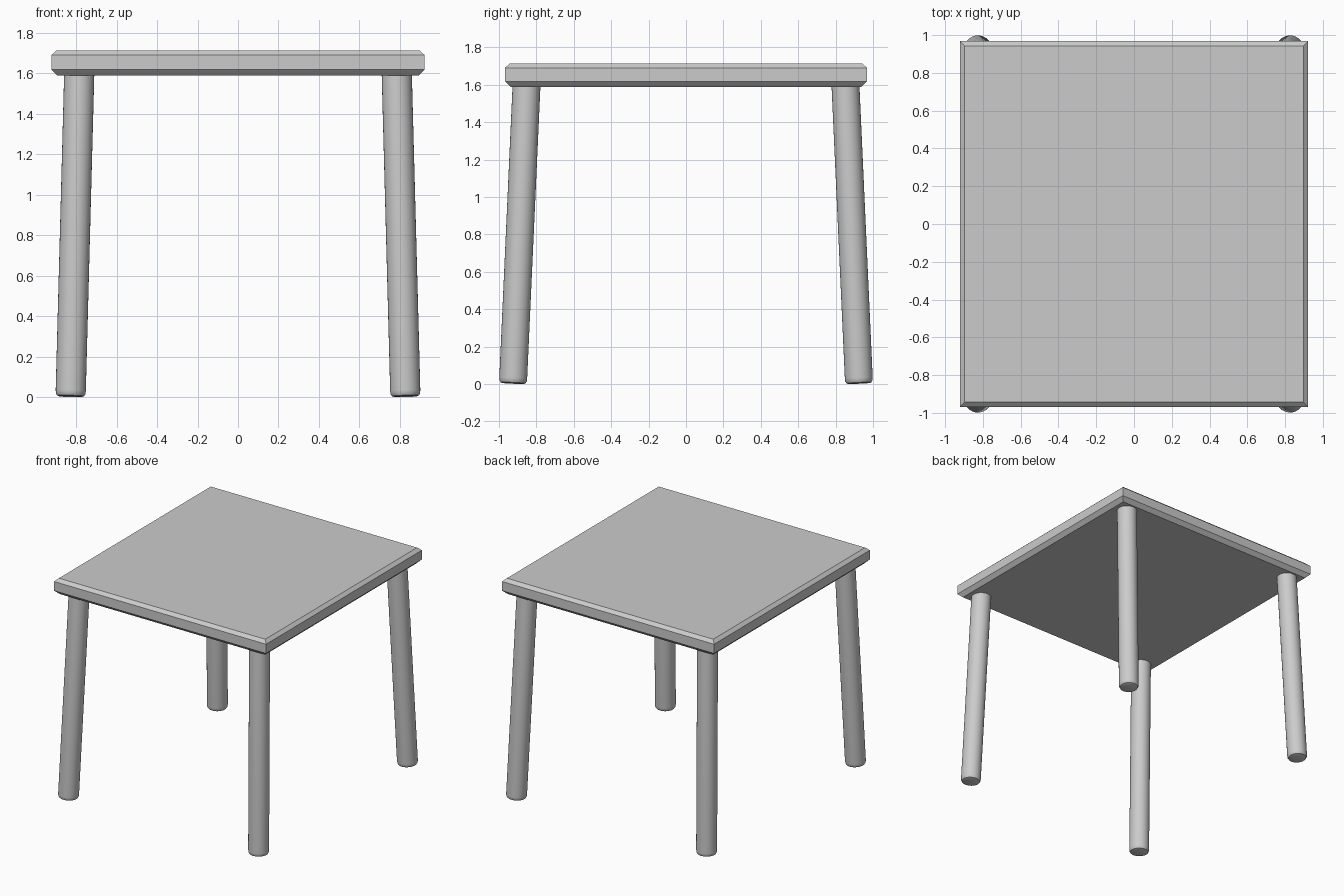
import bpy, bmesh
from math import cos, sin, pi
from mathutils import Vector

if "Cube" in bpy.data.objects:
    bpy.data.objects.remove(bpy.data.objects["Cube"])


def make_object(name, bm):
    bmesh.ops.recalc_face_normals(bm, faces=bm.faces[:])
    mesh = bpy.data.meshes.new(name)
    bm.to_mesh(mesh)
    bm.free()
    obj = bpy.data.objects.new(name, mesh)
    bpy.context.collection.objects.link(obj)
    return obj


def loft(rings):
    """Skin a stack of closed rings and cap both ends."""
    bm = bmesh.new()
    loops = [[bm.verts.new(p) for p in ring] for ring in rings]
    n = len(loops[0])
    for a, b in zip(loops, loops[1:]):
        for i in range(n):
            j = (i + 1) % n
            bm.faces.new((a[i], a[j], b[j], b[i]))
    bm.faces.new(loops[0][::-1])
    bm.faces.new(loops[-1])
    return bm


# Table top: slab with chamfered upper and lower edges
HX, HY = 0.922, 0.968
slab = [(0.03, 1.588), (0.0, 1.618), (0.0, 1.69), (0.025, 1.713)]
make_object("table_top", loft([
    [(sx * (HX - inset), sy * (HY - inset), z)
     for sx, sy in ((-1, -1), (1, -1), (1, 1), (-1, 1))]
    for inset, z in slab]))

# Legs: splayed round posts with softened feet, mirrored to four corners
foot = Vector((0.827, 0.925, 0.003))
head = Vector((0.784, 0.852, 1.61))
axis = head - foot
tilt = Vector((0, 0, 1)).rotation_difference(axis)
SIDES = 32
profile = [(0.058, 0.0), (0.067, 0.004), (0.073, 0.014), (0.0745, 0.03),
           (0.0745, axis.length)]
legs = make_object("legs", loft([
    [foot + tilt @ Vector((r * cos(2 * pi * i / SIDES), r * sin(2 * pi * i / SIDES), h))
     for i in range(SIDES)]
    for r, h in profile]))
mirror = legs.modifiers.new("four_corners", 'MIRROR')
mirror.use_axis = (True, True, False)

# Smooth round sides, sharp caps
bpy.context.view_layer.objects.active = legs
legs.select_set(True)
bpy.ops.object.shade_smooth_by_angle(angle=0.55)
